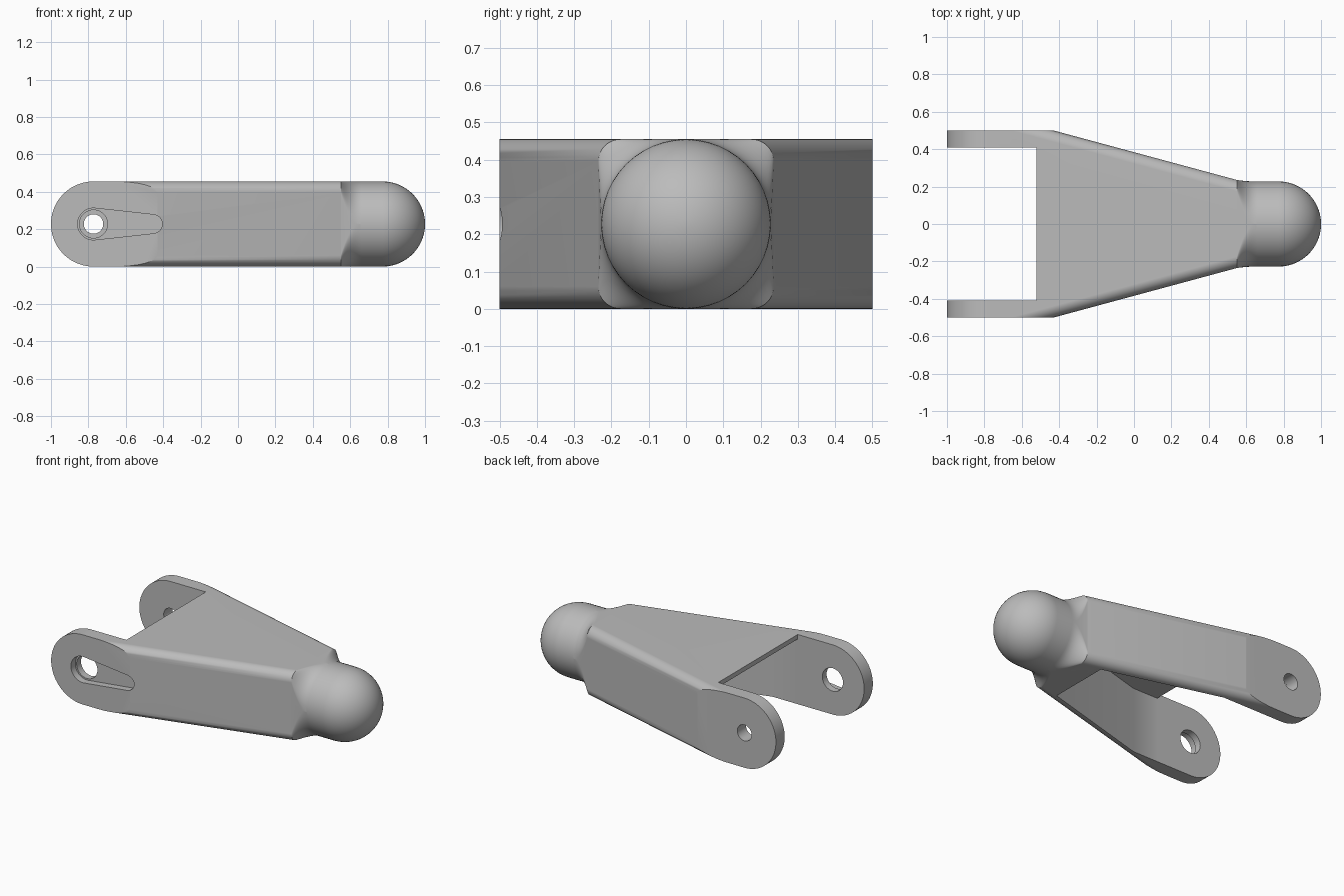
import bpy, bmesh
from math import sin, cos, pi, radians

if "Cube" in bpy.data.objects:
    bpy.data.objects.remove(bpy.data.objects["Cube"], do_unlink=True)

R = 0.2275            # half height, also ball radius
PIVOT_X = -0.7725     # centre of the arm ends and holes
NECK_X = 0.55         # where the body meets the ball end
SLOPE = 0.27          # taper of the outer walls

grey = bpy.data.materials.new("satin grey")
grey.use_nodes = True
grey.diffuse_color = (0.5, 0.5, 0.5, 1)
grey.node_tree.nodes["Principled BSDF"].inputs["Base Color"].default_value = (0.5, 0.5, 0.5, 1)


def finish(name, bm):
    bmesh.ops.recalc_face_normals(bm, faces=bm.faces[:])
    mesh = bpy.data.meshes.new(name)
    bm.to_mesh(mesh)
    bm.free()
    mesh.materials.append(grey)
    obj = bpy.data.objects.new(name, mesh)
    bpy.context.collection.objects.link(obj)
    return obj


def prism(name, points, lo, hi, axis="z", bevel=None):
    """Extrude an outline along z (points are x, y) or along y (points are x, z)."""
    place = (lambda p, d: (p[0], p[1], d)) if axis == "z" else (lambda p, d: (p[0], d, p[1]))
    bm = bmesh.new()
    a = [bm.verts.new(place(p, lo)) for p in points]
    b = [bm.verts.new(place(p, hi)) for p in points]
    bm.faces.new(a)
    bm.faces.new(b)
    for i in range(len(a)):
        j = (i + 1) % len(a)
        bm.faces.new((a[i], a[j], b[j], b[i]))
    if bevel:  # round only the long tapered edges
        def is_long(e):
            d = e.verts[0].co - e.verts[1].co
            return abs(d.x) > 0.1
        bmesh.ops.bevel(bm, geom=[e for e in bm.edges if is_long(e)], offset=bevel,
                        segments=8, profile=0.5, affect="EDGES")
    return finish(name, bm)


def arc(cx, cz, r, start, end, n):
    angles = [radians(start + (end - start) * i / n) for i in range(n + 1)]
    return [(cx + r * cos(t), cz + r * sin(t)) for t in angles]


def mirrored(half):
    return half + [(x, -y) for x, y in reversed(half)]


def combine(obj, other, operation):
    mod = obj.modifiers.new("cut", "BOOLEAN")
    mod.operation, mod.solver, mod.object = operation, "EXACT", other
    other.hide_render = True
    bpy.context.view_layer.objects.active = obj
    bpy.ops.object.modifier_apply(modifier=mod.name)
    bpy.data.objects.remove(other, do_unlink=True)


def smooth(obj):
    bpy.ops.object.select_all(action="DESELECT")
    obj.select_set(True)
    bpy.context.view_layer.objects.active = obj
    bpy.ops.object.shade_smooth_by_angle(angle=radians(30))
    mod = obj.modifiers.new("even shading", "WEIGHTED_NORMAL")
    mod.keep_sharp = True


# Forked body: rounded wedge limited by a round-ended side outline
def wall(x):
    return 0.5 - SLOPE * (x + 0.43)


body = prism("forked_body", mirrored([(-1.2, wall(-1.2)), (NECK_X, wall(NECK_X))]),
             0, 2 * R, bevel=0.06)
side = arc(PIVOT_X, R, R, 90, 270, 40) + [(1, 0), (1, 2 * R)]
combine(body, prism("side_limit", side, -0.5, 0.5, "y"), "INTERSECT")

# Open gap between the arms and hollow underside beneath a thin top plate
gap = mirrored([(-1.5, 0.41), (-0.52, 0.41)])
combine(body, prism("gap_cutter", gap, -1, 1), "DIFFERENCE")
hollow = mirrored([(-1.5, 0.41), (-0.34, 0.41), (0.42, 0.2)])
combine(body, prism("hollow_cutter", hollow, -1, 2 * R - 0.03), "DIFFERENCE")

# Pivot holes: small in the back arm, larger in the front arm
for name, r, lo, hi in (("back", 0.052, 0.3, 0.7), ("front", 0.075, -0.7, -0.3)):
    circle = arc(PIVOT_X, R, r, 0, 360, 40)[:-1]
    combine(body, prism(name + "_hole_cutter", circle, lo, hi, "y"), "DIFFERENCE")

# Teardrop recess on the outside of the front arm
teardrop = arc(PIVOT_X, R, 0.085, 84, 276, 28) + arc(-0.455, R, 0.05, -84, 84, 16)
combine(body, prism("recess_cutter", teardrop, -0.7, -0.455, "y"), "DIFFERENCE")
smooth(body)

# Ball end: rounded square blending to a circle, then a hemisphere
sections = []
for i in range(11):
    t = i / 10
    ease = 1 - (1 - t) ** 2.2
    h = wall(NECK_X) + (R - wall(NECK_X)) * ease
    sections.append((NECK_X + 0.11 * t, h, min(h, 0.06 + (R - 0.06) * ease)))
for i in range(25):
    t = pi / 2 * i / 24
    sections.append((-PIVOT_X + R * sin(t), R * cos(t), R * cos(t)))

bm = bmesh.new()
rings = []
for x, h, r in sections:
    ring = []
    for k in range(4):
        for i in range(13):
            a = pi / 2 * (k + i / 12)
            sy = 1 if k in (0, 3) else -1
            sz = 1 if k in (0, 1) else -1
            y = sy * (h - r) + r * cos(a)
            z = sz * min(h - r, R - r) + r * sin(a)
            ring.append(bm.verts.new((x, y, R + z)))
    rings.append(ring)
for a, b in zip(rings, rings[1:]):
    for i in range(len(a)):
        j = (i + 1) % len(a)
        bm.faces.new((a[i], a[j], b[j], b[i]))
bmesh.ops.remove_doubles(bm, verts=bm.verts[:], dist=0.0005)
smooth(finish("ball_end", bm))
